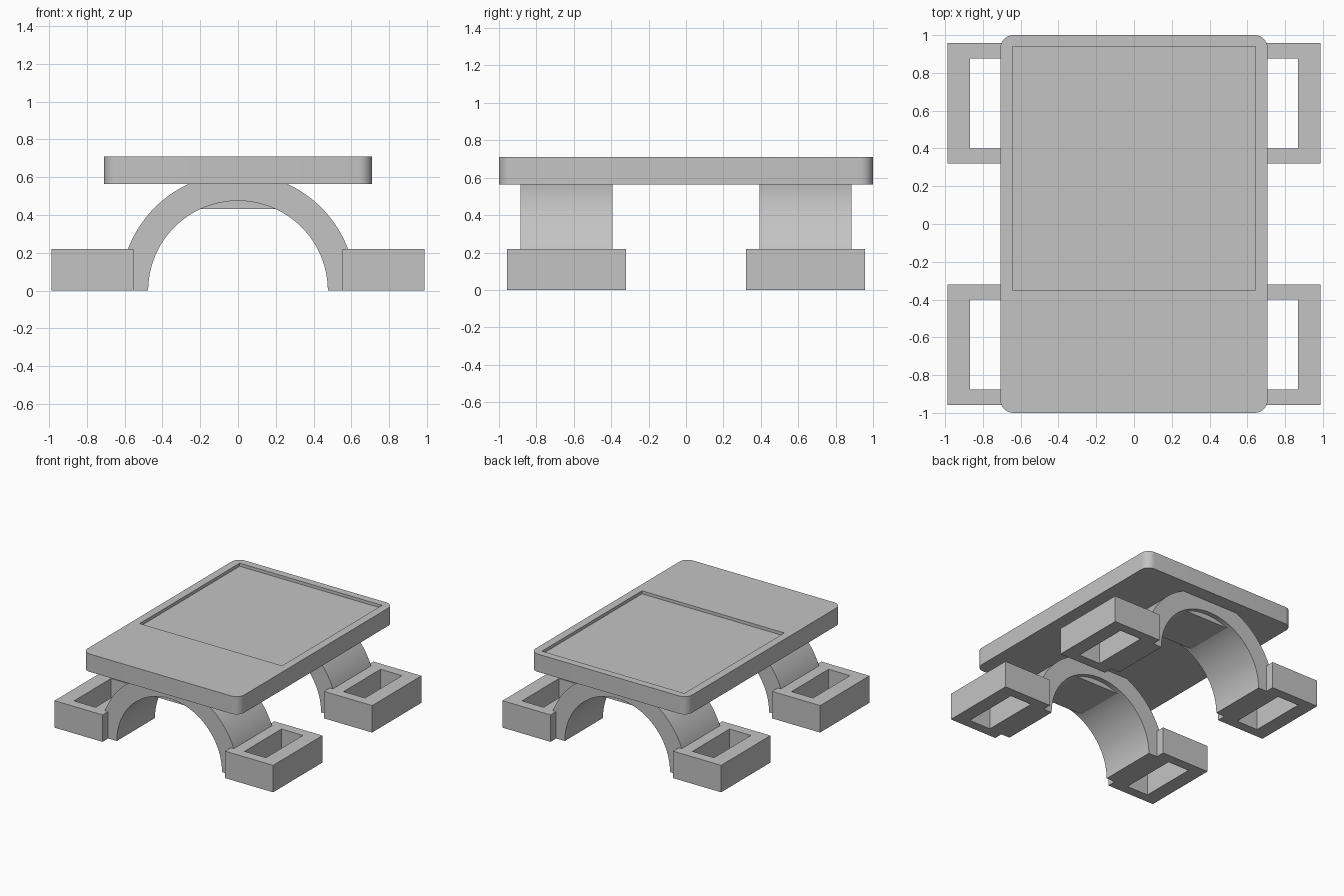
import bpy, bmesh
from math import pi, cos, sin

old = bpy.data.objects.get("Cube")
if old:
    bpy.data.objects.remove(old, do_unlink=True)

grey = bpy.data.materials.new("plain grey")
grey.use_nodes = True
COLOUR = (0.55, 0.55, 0.55, 1)
grey.diffuse_color = COLOUR
grey.node_tree.nodes["Principled BSDF"].inputs["Base Color"].default_value = COLOUR


def extrude(name, outline, offset, smooth=False):
    """Solid made by sweeping a flat outline along an offset vector."""
    bm = bmesh.new()
    face = bm.faces.new([bm.verts.new(p) for p in outline])
    swept = bmesh.ops.extrude_face_region(bm, geom=[face])["geom"]
    bmesh.ops.translate(bm, vec=offset,
                        verts=[v for v in swept if isinstance(v, bmesh.types.BMVert)])
    bmesh.ops.recalc_face_normals(bm, faces=bm.faces)
    mesh = bpy.data.meshes.new(name)
    bm.to_mesh(mesh)
    bm.free()
    obj = bpy.data.objects.new(name, mesh)
    bpy.context.collection.objects.link(obj)
    mesh.materials.append(grey)
    if smooth:
        bpy.ops.object.select_all(action="DESELECT")
        obj.select_set(True)
        bpy.context.view_layer.objects.active = obj
        bpy.ops.object.shade_smooth_by_angle(angle=pi / 6)
    return obj


def box(name, x0, x1, y0, y1, z0, z1):
    return extrude(name, [(x0, y0, z0), (x1, y0, z0), (x1, y1, z0), (x0, y1, z0)],
                   (0, 0, z1 - z0))


def cut(obj, cutter):
    """Subtract a cutter for good, then discard it."""
    cutter.hide_render = True
    mod = obj.modifiers.new("cut", "BOOLEAN")
    mod.operation, mod.solver, mod.object = "DIFFERENCE", "EXACT", cutter
    bpy.context.view_layer.objects.active = obj
    bpy.ops.object.modifier_apply(modifier=mod.name)
    bpy.data.objects.remove(cutter, do_unlink=True)


# Top plate with rounded corners and a shallow rectangular recess
HALF_X, HALF_Y, R = 0.708, 1.0, 0.07
PLATE_Z, TOP_Z = 0.565, 0.71
outline = []
for i, (sx, sy) in enumerate([(1, 1), (-1, 1), (-1, -1), (1, -1)]):
    for k in range(9):
        a = (i + k / 8) * pi / 2
        outline.append((sx * (HALF_X - R) + R * cos(a), sy * (HALF_Y - R) + R * sin(a), PLATE_Z))
plate = extrude("top_plate", outline, (0, 0, TOP_Z - PLATE_Z), smooth=True)
cut(plate, box("recess_cutter", -0.643, 0.643, -0.35, 0.94, TOP_Z - 0.025, TOP_Z + 0.1))

# Two arched supports, each with a filler block under the crown and two feet
INNER, OUTER, STEPS = 0.475, 0.622, 64
for end, side_y in (("front", -1), ("back", 1)):
    near, far = sorted((side_y * 0.393, side_y * 0.885))
    angles = [pi * k / STEPS for k in range(STEPS + 1)]
    ring = [(OUTER * cos(a), near, OUTER * sin(a)) for a in angles]
    ring += [(INNER * cos(a), near, INNER * sin(a)) for a in reversed(angles)]
    extrude(end + "_arch", ring, (0, far - near, 0), smooth=True)
    box(end + "_crown_block", -0.203, 0.203, near + 0.04, far - 0.04, 0.432, 0.57)

    # Hollow rectangular feet
    for hand, side_x in (("left", 1), ("right", -1)):
        x0, x1 = sorted((side_x * 0.553, side_x * 0.987))
        y0, y1 = sorted((side_y * 0.32, side_y * 0.957))
        foot = box(f"{end}_{hand}_foot", x0, x1, y0, y1, 0, 0.22)
        cut(foot, box("slot_cutter", x0 + 0.12, x1 - 0.12, y0 + 0.08, y1 - 0.08, -0.1, 0.4))
